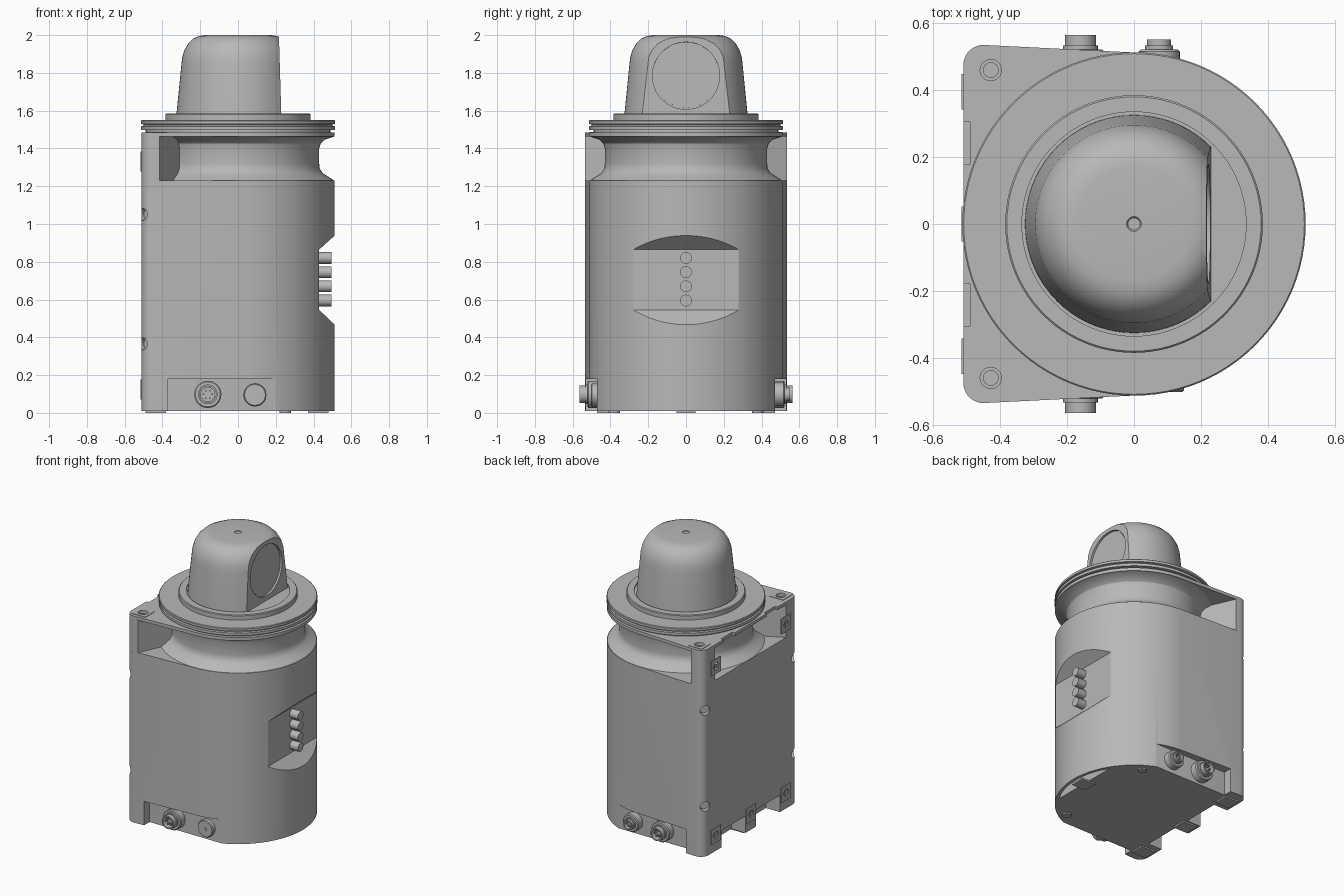
import bpy, bmesh, math
from math import sin, cos, radians, pi
from mathutils import Matrix, Vector

if "Cube" in bpy.data.objects:
    bpy.data.objects.remove(bpy.data.objects["Cube"])

grey = bpy.data.materials.new("housing grey")
grey.use_nodes = True
COLOUR = (0.48, 0.48, 0.48, 1)
grey.diffuse_color = COLOUR
grey.node_tree.nodes["Principled BSDF"].inputs["Base Color"].default_value = COLOUR


def finish(name, bm):
    bmesh.ops.remove_doubles(bm, verts=bm.verts, dist=1e-5)
    bmesh.ops.recalc_face_normals(bm, faces=bm.faces)
    mesh = bpy.data.meshes.new(name)
    bm.to_mesh(mesh)
    bm.free()
    mesh.materials.append(grey)
    obj = bpy.data.objects.new(name, mesh)
    bpy.context.collection.objects.link(obj)
    return obj


def prism(name, pts, z0, z1, matrix=None):
    """Extrude a flat outline from z0 to z1."""
    bm = bmesh.new()
    face = bm.faces.new([bm.verts.new((x, y, z0)) for x, y in pts])
    ext = bmesh.ops.extrude_face_region(bm, geom=[face])["geom"]
    moved = [v for v in ext if isinstance(v, bmesh.types.BMVert)]
    bmesh.ops.translate(bm, verts=moved, vec=(0, 0, z1 - z0))
    if matrix:
        bm.transform(matrix)
    return finish(name, bm)


def box(name, x, y, z):
    return prism(name, [(x[0], y[0]), (x[1], y[0]), (x[1], y[1]), (x[0], y[1])], *z)


def lathe(name, profile, matrix=None, steps=32):
    """Spin a (radius, height) profile about z."""
    bm = bmesh.new()
    vs = [bm.verts.new((r, 0, h)) for r, h in profile]
    es = [bm.edges.new(p) for p in zip(vs, vs[1:])]
    bmesh.ops.spin(bm, geom=vs + es, axis=(0, 0, 1), cent=(0, 0, 0),
                   angle=2 * pi, steps=steps, use_duplicate=False)
    if matrix:
        bm.transform(matrix)
    return finish(name, bm)


def aim(pos, direction):
    """Place local z along a direction."""
    turn = Vector(direction).to_track_quat('Z', 'Y').to_matrix().to_4x4()
    return Matrix.Translation(pos) @ turn


def rod(name, pos, direction, r, h, steps=24):
    return lathe(name, [(0, 0), (r, 0), (r, h), (0, h)], aim(pos, direction), steps)


def bake(obj):
    dg = bpy.context.evaluated_depsgraph_get()
    mesh = bpy.data.meshes.new_from_object(obj.evaluated_get(dg))
    obj.modifiers.clear()
    obj.data = mesh


def cut(obj, *cutters):
    for c in cutters:
        mod = obj.modifiers.new("cut", 'BOOLEAN')
        mod.operation, mod.solver, mod.object = 'DIFFERENCE', 'EXACT', c
        bake(obj)
    for c in cutters:
        bpy.data.objects.remove(c)


R, CX, CY, CR = 0.512, -0.45, 0.475, 0.06


def outline(grow=0.0):
    """Round front blended by tangents into two rounded back corners."""
    t = math.atan2(CY, CX) - math.acos((R - CR) / math.hypot(CX, CY))
    half = [((R + grow) * cos(t * i / 40), (R + grow) * sin(t * i / 40)) for i in range(41)]
    for i in range(9):
        a = t + (pi - t) * i / 8
        half.append((CX + (CR + grow) * cos(a), CY + (CR + grow) * sin(a)))
    return half + [(x, -y) for x, y in reversed(half[1:])]


def window_cutter():
    side = [(0.43, 0.545), (0.43, 0.865), (0.53, 0.955), (0.7, 0.955), (0.7, 0.45), (0.53, 0.45)]
    return prism("window_cutter", side, -0.4, 0.4, Matrix.Rotation(pi / 2, 4, 'X'))


# Main housing with front window, connector recesses, foot notches and screw holes
body = prism("main_housing", outline(), 0.01, 1.23)
cut(body, window_cutter())
for s in (-1, 1):
    ys = sorted((s * 0.47, s * 0.7))
    notch = sorted((s * 0.06, s * 0.33))
    cut(body, box("side_cutter", (-0.37, 0.3), ys, (-0.1, 0.18)),
        box("notch_cutter", (-0.7, -0.4), notch, (-0.1, 0.13)))
    for z in (0.365, 1.05):
        d = Vector((1, -s, 0)).normalized()
        cut(body, rod("hole_cutter", Vector((-0.56, s * 0.56, z)), d, 0.033, 0.12))

# Hollow under the round front
a = math.acos(0.42 / 0.49)
arc = [(0.49 * cos(a * i / 12), 0.49 * sin(a * i / 12)) for i in range(-12, 13)]
cut(body, prism("front_cavity_cutter", arc, -0.1, 0.15))

# Slightly raised side panel band, running from the window round both sides
band = prism("side_panel_band", [p for p in outline(0.002) if p[0] > 0] +
             [(-0.41, 0.5349), (-0.41, -0.5349)], 0.55, 0.86)
cut(band, window_cutter())

# Neck, flaring into the housing and the top slab
lathe("neck", [(0, 1.2), (0.505, 1.2), (0.511, 1.228), (0.49, 1.243), (0.45, 1.268), (0.432, 1.295),
               (0.43, 1.32), (0.43, 1.4), (0.437, 1.425), (0.46, 1.447), (0.505, 1.462),
               (0.505, 1.475), (0, 1.475)], steps=96)

# Top slab and corner posts with mounting holes
slab = prism("top_slab", outline(), 1.462, 1.484)
for s in (-1, 1):
    cut(slab, box("step_cutter", (-0.7, -0.49), sorted((s * 0.18, s * 0.305)), (1.4, 1.6)),
        rod("hole_cutter", (-0.428, s * 0.46, 1.4), (0, 0, 1), 0.032, 0.2))
    side = [(-0.31, 0.3), (-0.415, 0.5335)]
    for i in range(9):
        t = pi / 2 + pi / 2 * i / 8
        side.append((CX + CR * cos(t), CY + CR * sin(t)))
    side.append((-0.51, 0.40))
    post = prism("corner_post", [(x, s * y) for x, y in side], 1.228, 1.464)
    cut(post, rod("hole_cutter", (-0.428, s * 0.46, 1.42), (0, 0, 1), 0.022, 0.2))
    pad = box("top_corner_pad", (-0.481, -0.375), sorted((s * 0.408, s * 0.512)), (1.48, 1.487))
    cut(pad, rod("hole_cutter", (-0.428, s * 0.46, 1.4), (0, 0, 1), 0.032, 0.2))

# Rear mounting pads with holes
for y, z in ((-0.395, 1.33), (0.395, 1.33), (-0.395, 0.125), (0, 0.125), (0.395, 0.125)):
    pad = box("rear_pad", (-0.516, -0.508), (y - 0.053, y + 0.053), (z - 0.053, z + 0.053))
    cut(pad, rod("hole_cutter", (-0.6, y, z), (1, 0, 0), 0.026, 0.2))
    rod("rear_pad_screw", (-0.511, y, z), (-1, 0, 0), 0.014, 0.003)

# Bottom pads
for x in (-0.435, 0.425):
    for y in (-0.42, 0, 0.42):
        if x < 0 or y == 0:
            box("foot_pad", (x - 0.055, x + 0.055), (y - 0.05, y + 0.05), (0, 0.012))
for y in (-0.38, 0.38):
    rod("bottom_screw", (0.25, y, 0.0), (0, 0, 1), 0.03, 0.012)

# Indicator buttons
for i in range(4):
    rod("indicator_button", (0.425, 0, 0.595 + 0.075 * i), (1, 0, 0), 0.031, 0.07)


# Connectors: flange, hollow collar and pins
def connector(x, side, reach, flange, collar):
    m = aim((x, side * 0.465, 0.098), (0, side, 0))
    lathe("connector", [(0, 0), (flange, 0), (flange, 0.05), (flange - 0.006, 0.056),
                        (collar + 0.006, 0.056), (collar + 0.006, 0.068), (collar, 0.068),
                        (collar, reach), (collar - 0.009, reach), (collar - 0.009, 0.06),
                        (0, 0.06)], m)
    for i in range(6):
        t = i * pi / 3
        p = m @ Vector((0.5 * collar * cos(t), 0.5 * collar * sin(t), 0.055))
        rod("connector_pin", p, (0, side, 0), 0.005, reach - 0.07, 8)


connector(-0.16, -1, 0.1, 0.072, 0.046)
connector(-0.16, 1, 0.1, 0.072, 0.046)
connector(0.075, 1, 0.086, 0.062, 0.036)
cap = aim((0.09, -0.465, 0.095), (0, -1, 0))
lathe("vent_cap", [(0, 0), (0.06, 0), (0.06, 0.032), (0.055, 0.037), (0, 0.037)], cap)
for z in (0.088, 0.102):
    box("vent_cap_slot", (0.078, 0.102), (-0.504, -0.5), (z - 0.002, z + 0.002))

# Rotating table: grooved disc with raised ring
lathe("turntable", [(0, 1.47), (0.49, 1.47), (0.49, 1.498), (0.513, 1.498), (0.513, 1.517),
                    (0.5, 1.52), (0.5, 1.527), (0.513, 1.53), (0.513, 1.546), (0.509, 1.55),
                    (0.385, 1.55), (0.385, 1.58), (0.38, 1.585), (0.335, 1.585),
                    (0.335, 1.575), (0, 1.575)], steps=96)

# Domed head with a flat, slightly tilted front and round lens recess
head = lathe("domed_head", [(0, 1.54), (0.327, 1.54), (0.325, 1.59), (0.3, 1.84), (0.296, 1.88),
                            (0.284, 1.92), (0.264, 1.955), (0.236, 1.982), (0.205, 1.996),
                            (0.17, 2.0), (0.022, 2.0), (0.018, 1.995), (0, 1.995)], steps=72)
tilt = [(0.2317, 1.5), (0.215, 2.05), (0.6, 2.05), (0.6, 1.5)]
cut(head, prism("flat_cutter", tilt, -0.5, 0.5, Matrix.Rotation(pi / 2, 4, 'X')))
normal = Vector((1, 0, 0.03)).normalized()
lens = Vector((0.223, 0, 1.785))
cut(head, rod("lens_cutter", lens - normal * 0.014, normal, 0.178, 0.1, 64))
lathe("lens_window", [(0, 0), (0.17, 0), (0.17, 0.006), (0, 0.006)],
      aim(lens - normal * 0.016, normal), 64)

# Smooth curved walls, keep edges crisp
for o in bpy.context.view_layer.objects:
    o.select_set(o.type == 'MESH' and grey.name in o.data.materials)
bpy.context.view_layer.objects.active = body
bpy.ops.object.shade_smooth_by_angle(angle=radians(30))
